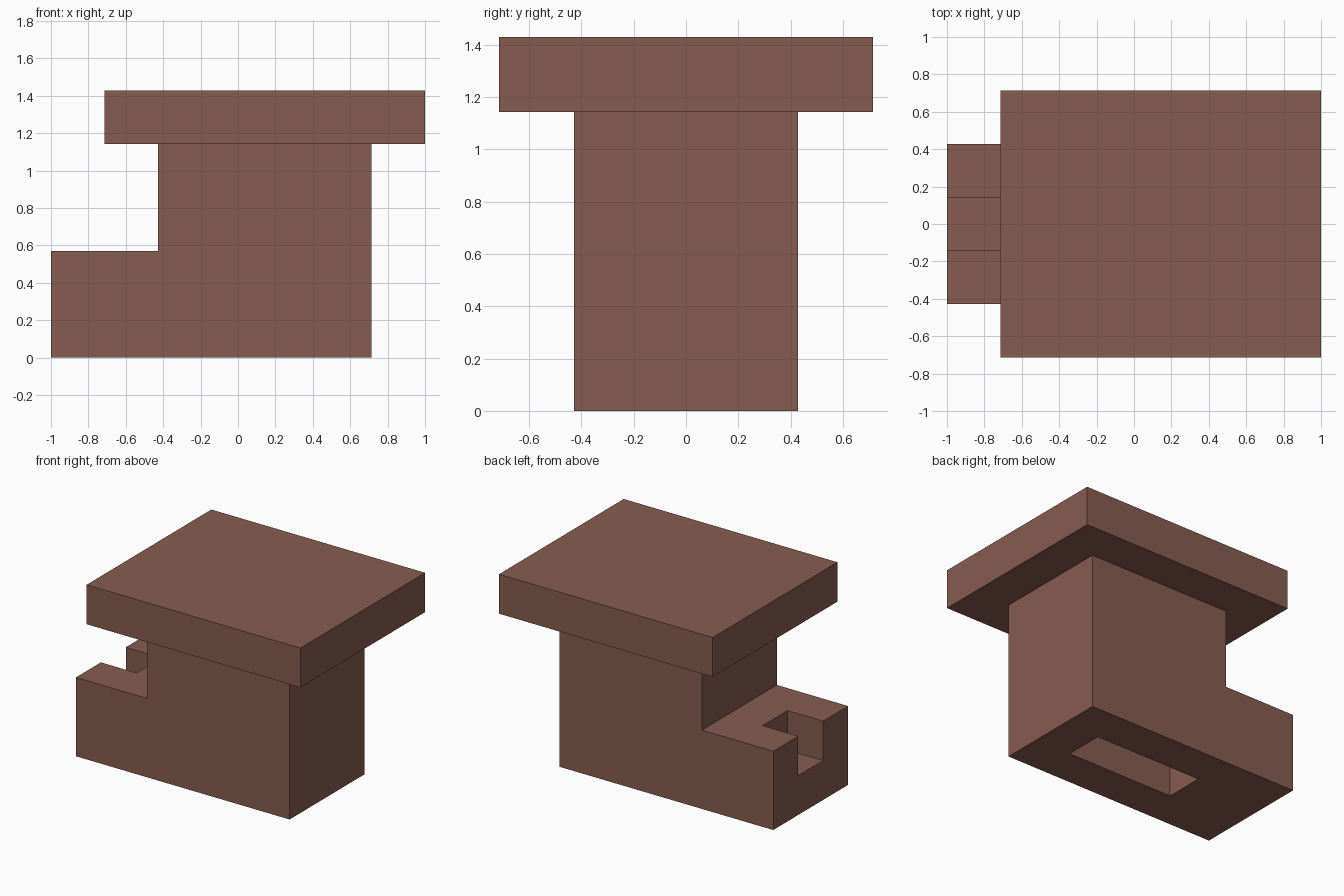
import bpy, bmesh

default = bpy.data.objects.get("Cube")
if default:
    bpy.data.objects.remove(default, do_unlink=True)

U = 2 / 7  # module size: every part is a whole or half number of modules

brown = bpy.data.materials.new("brown")
brown.use_nodes = True
colour = (0.245, 0.107, 0.082, 1)
brown.diffuse_color = colour
brown.node_tree.nodes["Principled BSDF"].inputs["Base Color"].default_value = colour


def add_object(name, bm):
    bmesh.ops.recalc_face_normals(bm, faces=bm.faces)
    mesh = bpy.data.meshes.new(name)
    bm.to_mesh(mesh)
    bm.free()
    mesh.materials.append(brown)
    obj = bpy.data.objects.new(name, mesh)
    bpy.context.collection.objects.link(obj)
    return obj


def extrude_profile(name, profile, half_width):
    """Extrude an x-z outline (in modules) symmetrically along y."""
    bm = bmesh.new()
    verts = [bm.verts.new((x * U, -half_width * U, z * U)) for x, z in profile]
    face = bm.faces.new(verts)
    new = bmesh.ops.extrude_face_region(bm, geom=[face])["geom"]
    moved = [g for g in new if isinstance(g, bmesh.types.BMVert)]
    bmesh.ops.translate(bm, verts=moved, vec=(0, 2 * half_width * U, 0))
    return add_object(name, bm)


def box(name, x0, x1, z0, z1, half_width):
    return extrude_profile(name, [(x0, z0), (x1, z0), (x1, z1), (x0, z1)], half_width)


def cut(target, cutter):
    cutter.hide_render = True
    mod = target.modifiers.new(cutter.name, "BOOLEAN")
    mod.operation = "DIFFERENCE"
    mod.solver = "EXACT"
    mod.object = cutter
    with bpy.context.temp_override(object=target, active_object=target):
        bpy.ops.object.modifier_apply(modifier=mod.name)
    bpy.data.objects.remove(cutter, do_unlink=True)


# Stepped body: tall column with a low ledge on its right side
body = extrude_profile("body", [(-3.5, 0), (2.5, 0), (2.5, 4), (-1.5, 4),
                                (-1.5, 2), (-3.5, 2)], 1.5)

# Open notch at the end of the ledge, and slot in the underside
cut(body, box("notch_cutter", -4, -2.5, 1, 3, 0.5))
cut(body, box("slot_cutter", -1.5, 1.5, -1, 1, 0.5))

# Overhanging top slab
box("top_slab", -2.5, 3.5, 4, 5, 2.5)
